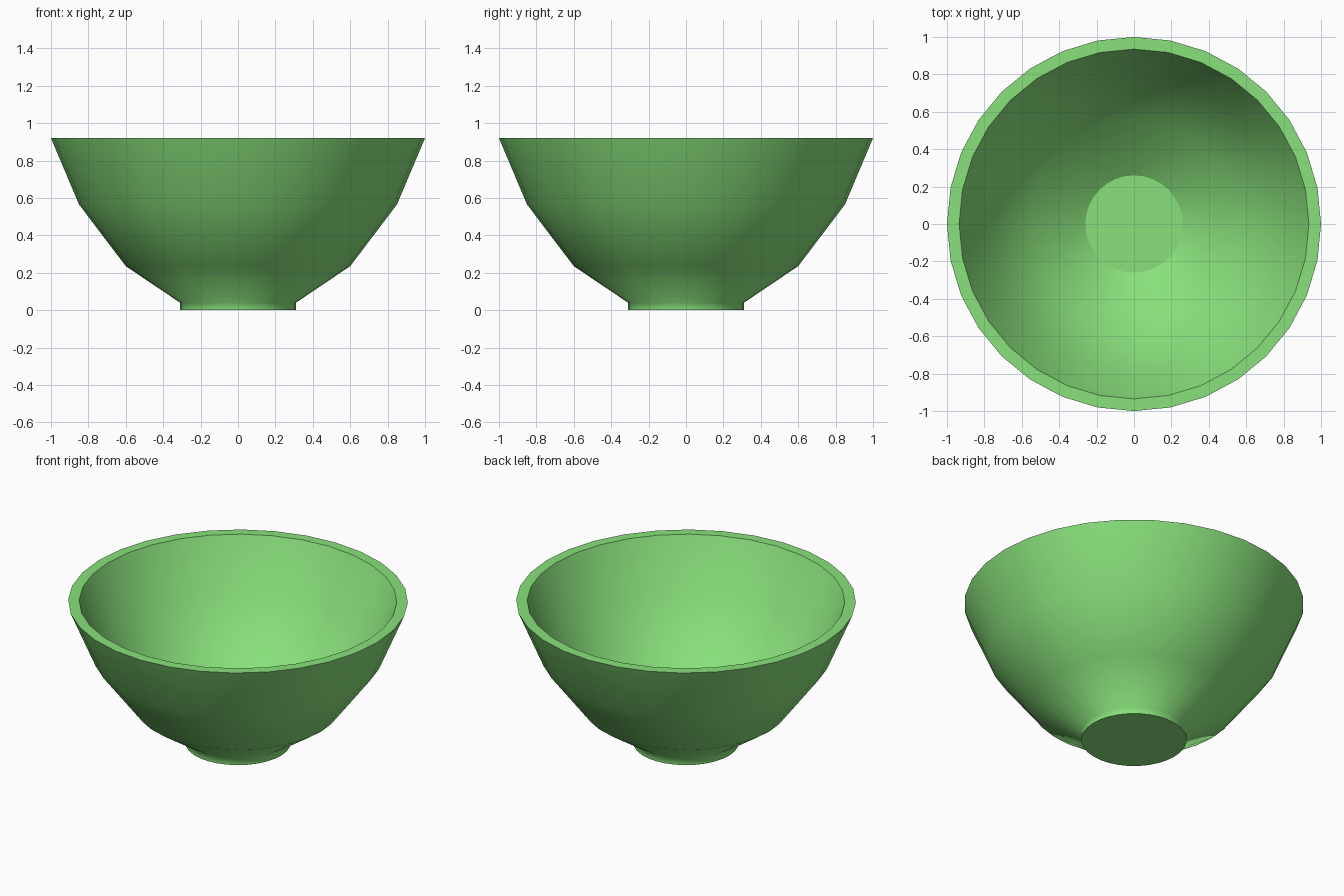
import bpy, bmesh
from math import cos, sin, tau

if "Cube" in bpy.data.objects:
    bpy.data.objects.remove(bpy.data.objects["Cube"])

SEGMENTS = 32

# (radius, height): foot, outer wall, rim, inner wall down to the floor
profile = [(0.31, 0.0), (0.31, 0.04), (0.60, 0.235), (0.85, 0.565), (1.0, 0.92),
           (0.935, 0.92), (0.79, 0.59), (0.56, 0.28), (0.26, 0.08)]
RIM_BAND = 4

bm = bmesh.new()
rings = [[bm.verts.new((r * cos(tau * i / SEGMENTS), r * sin(tau * i / SEGMENTS), z))
          for i in range(SEGMENTS)] for r, z in profile]

# Walls are smooth, the rim is flat
for k, (low, high) in enumerate(zip(rings, rings[1:])):
    for i in range(SEGMENTS):
        j = (i + 1) % SEGMENTS
        face = bm.faces.new((low[i], low[j], high[j], high[i]))
        face.smooth = k != RIM_BAND

# Flat underside and inner floor
bm.faces.new(rings[0][::-1])
bm.faces.new(rings[-1])

# Keep the rim, underside and floor borders sharp
for edge in bm.edges:
    if any(not f.smooth for f in edge.link_faces):
        edge.smooth = False

mesh = bpy.data.meshes.new("bowl")
bm.to_mesh(mesh)
bm.free()
bowl = bpy.data.objects.new("bowl", mesh)
bpy.context.collection.objects.link(bowl)

# Green glaze
green = bpy.data.materials.new("green_glaze")
green.diffuse_color = (0.25, 0.75, 0.20, 1)
green.use_nodes = True
green.node_tree.nodes["Principled BSDF"].inputs["Base Color"].default_value = green.diffuse_color
mesh.materials.append(green)
